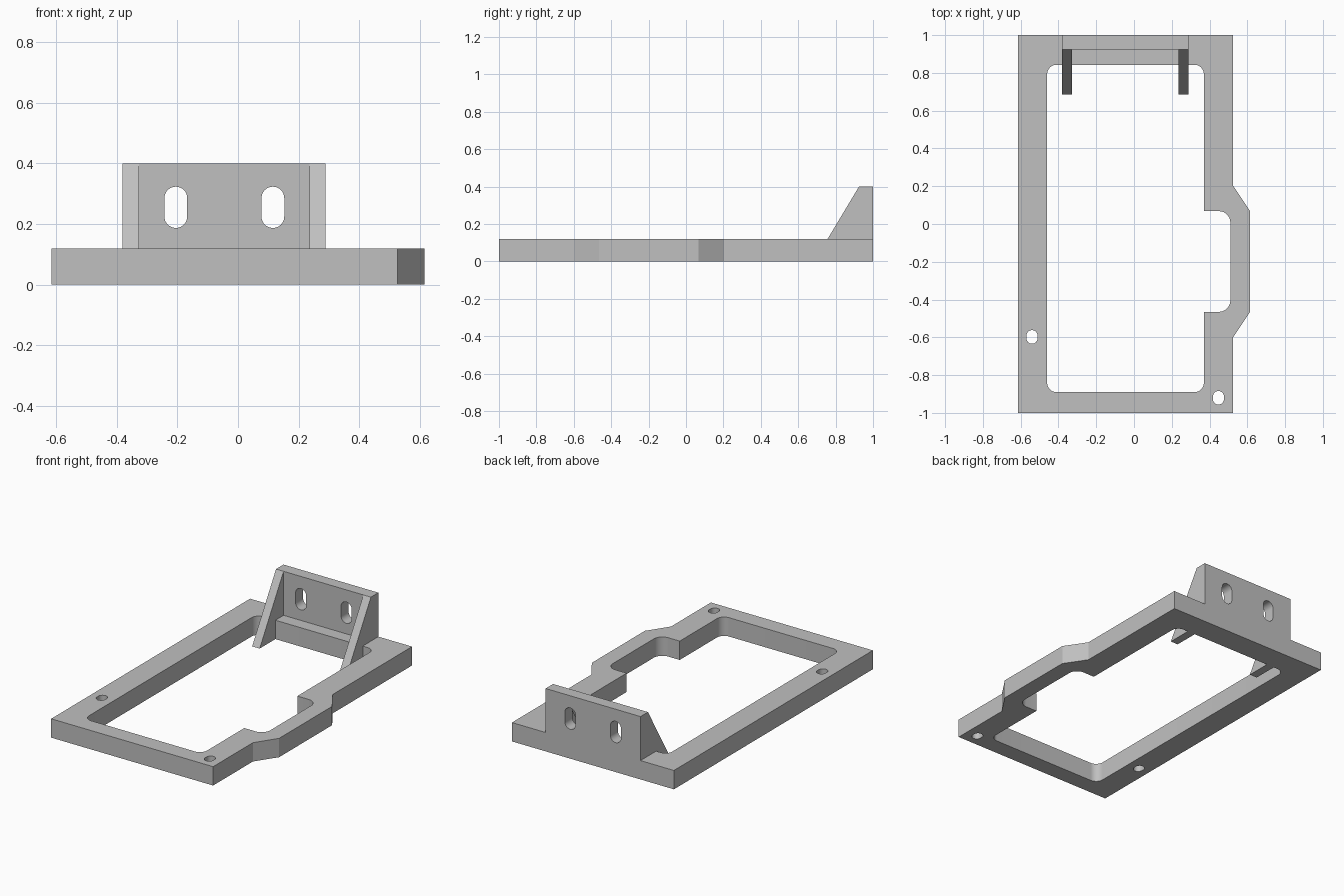
import bpy, bmesh, math
from mathutils import Vector

cube = bpy.data.objects.get("Cube")
if cube:
    bpy.data.objects.remove(cube, do_unlink=True)

grey = bpy.data.materials.new("light grey")
grey.use_nodes = True
colour = (0.53, 0.53, 0.53, 1)
grey.diffuse_color = colour
grey.node_tree.nodes["Principled BSDF"].inputs["Base Color"].default_value = colour

THICK = 0.12
TOP = 0.4


def outline(corners, steps=8):
    """Corners are (u, v) or (u, v, radius); right-angled corners may be rounded."""
    pts = []
    for i, c in enumerate(corners):
        p = Vector(c[:2])
        if len(c) == 2:
            pts.append(p)
            continue
        r = c[2]
        d1 = (Vector(corners[i - 1][:2]) - p).normalized()
        d2 = (Vector(corners[(i + 1) % len(corners)][:2]) - p).normalized()
        centre = p + (d1 + d2) * r
        for k in range(steps + 1):
            a = math.pi / 2 * k / steps
            pts.append(centre - r * (d2 * math.cos(a) + d1 * math.sin(a)))
    return pts


def box(u0, u1, v0, v1, r):
    return [(u0, v0, r), (u1, v0, r), (u1, v1, r), (u0, v1, r)]


def slot(u, v, half_w, half_h):
    return box(u - half_w, u + half_w, v - half_h, v + half_h, half_w)


def plate(name, loops, place, depth):
    """Fill an outline with holes and extrude it into a solid."""
    bm = bmesh.new()
    for loop in loops:
        vs = [bm.verts.new(place(*p)) for p in outline(loop)]
        for a, b in zip(vs, vs[1:] + vs[:1]):
            bm.edges.new((a, b))
    bmesh.ops.remove_doubles(bm, verts=bm.verts[:], dist=0.0005)
    bmesh.ops.triangle_fill(bm, use_beauty=True, edges=bm.edges[:])
    ext = bmesh.ops.extrude_face_region(bm, geom=bm.faces[:], use_keep_orig=True)
    moved = [g for g in ext["geom"] if isinstance(g, bmesh.types.BMVert)]
    bmesh.ops.translate(bm, verts=moved, vec=Vector(depth))
    bmesh.ops.recalc_face_normals(bm, faces=bm.faces[:])
    mesh = bpy.data.meshes.new(name)
    bm.to_mesh(mesh)
    bm.free()
    mesh.materials.append(grey)
    obj = bpy.data.objects.new(name, mesh)
    bpy.context.collection.objects.link(obj)
    bpy.ops.object.select_all(action="DESELECT")
    obj.select_set(True)
    bpy.context.view_layer.objects.active = obj
    bpy.ops.object.shade_smooth_by_angle(angle=math.radians(30))
    return obj


# Base frame with a side bulge, a notched opening and two screw holes
outer = [(-0.615, -1), (0.525, -1), (0.525, -0.6), (0.615, -0.465),
         (0.615, 0.068), (0.525, 0.203), (0.525, 1), (-0.615, 1)]
R = 0.05
opening = [(-0.46, -0.89, R), (0.37, -0.89, R), (0.37, -0.465), (0.51, -0.465, 0.06),
           (0.51, 0.068, 0.06), (0.37, 0.068), (0.37, 0.843, R), (-0.46, 0.843, R)]
holes = [slot(-0.54, -0.598, 0.029, 0.036), slot(0.447, -0.92, 0.029, 0.036)]
plate("base_frame", [outer, opening] + holes, lambda x, y: (x, y, 0), (0, 0, THICK))

# Upright mounting plate with two slots
panel = [(-0.38, THICK), (0.288, THICK), (0.288, TOP), (-0.38, TOP)]
slots = [slot(x, 0.255, 0.0375, 0.068) for x in (-0.205, 0.115)]
plate("mounting_plate", [panel] + slots, lambda x, z: (x, 0.925, z), (0, 0.075, 0))

# Sloping braces that hang down into the opening
brace = [(0.925, TOP), (0.685, 0), (0.843, 0), (0.843, THICK), (0.925, THICK)]
for name, x0 in (("right_brace", -0.38), ("left_brace", 0.235)):
    plate(name, [brace], lambda y, z: (x0, y, z), (0.053, 0, 0))
